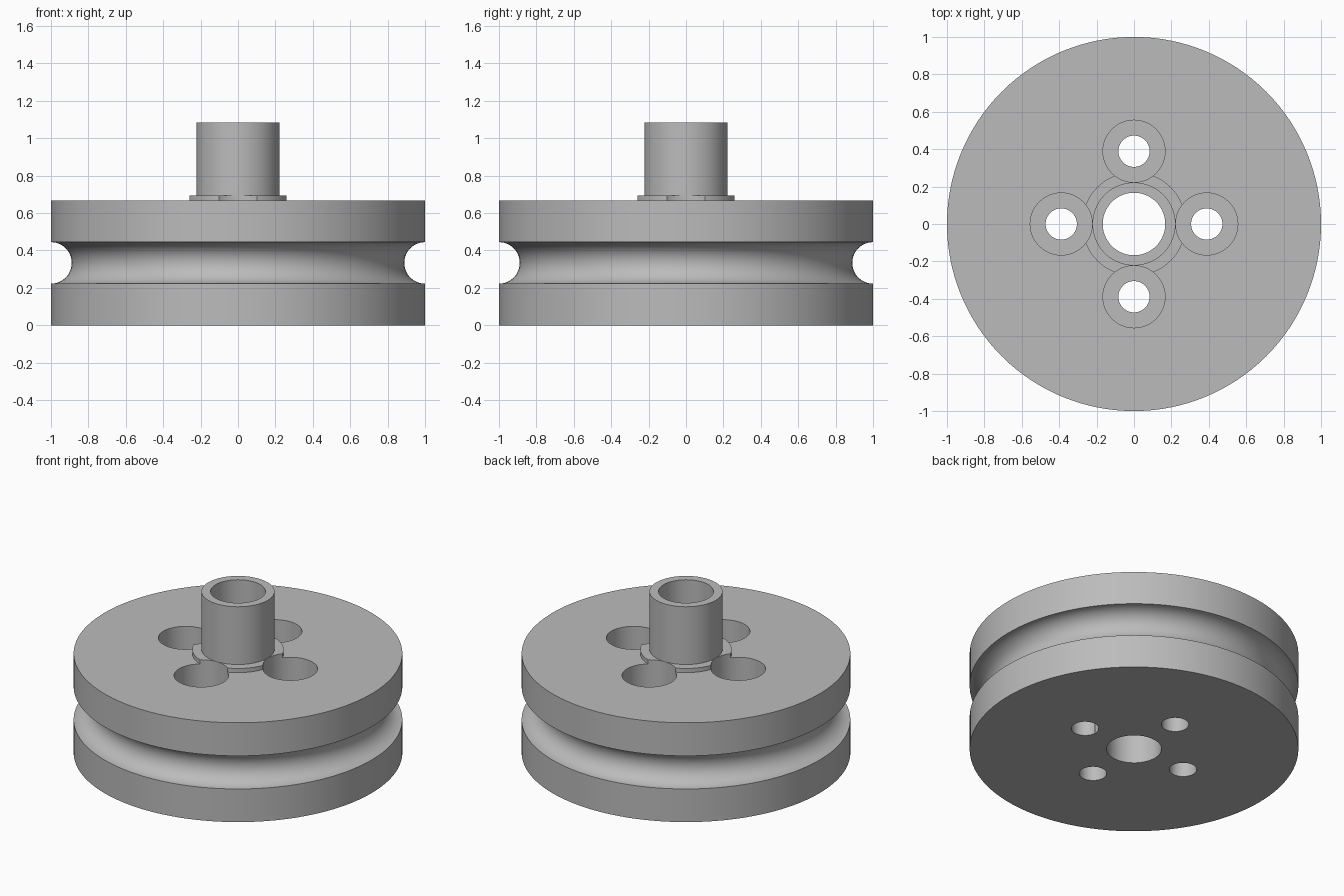
import bpy, bmesh, math
from mathutils import Matrix, Vector

if "Cube" in bpy.data.objects:
    bpy.data.objects.remove(bpy.data.objects["Cube"], do_unlink=True)

SEGMENTS = 128
RIM, HEIGHT = 1.0, 0.667
GROOVE = 0.111
FLANGE, FLANGE_TOP = 0.278, 0.695
TUBE, BORE, TUBE_TOP = 0.222, 0.167, 1.083
BOLT_CIRCLE, BOLT_HOLE, HEAD_HOLE, HEAD_FLOOR = 0.389, 0.0835, 0.166, 0.333

steel = bpy.data.materials.new("grey_metal")
steel.use_nodes = True
grey = (0.5, 0.5, 0.5, 1)
steel.diffuse_color = grey
steel.node_tree.nodes["Principled BSDF"].inputs["Base Color"].default_value = grey


def lathe(name, profile, location=(0, 0, 0), segments=SEGMENTS):
    """Revolve a closed (radius, height) profile around the vertical axis."""
    bm = bmesh.new()
    rings = []
    for i in range(segments):
        turn = Matrix.Rotation(math.tau * i / segments, 3, 'Z')
        rings.append([bm.verts.new(turn @ Vector((r, 0, z))) for r, z in profile])
    for i, ring in enumerate(rings):
        following = rings[(i + 1) % segments]
        for j in range(len(profile)):
            k = (j + 1) % len(profile)
            bm.faces.new((ring[j], following[j], following[k], ring[k]))
    bmesh.ops.remove_doubles(bm, verts=bm.verts, dist=1e-5)
    bmesh.ops.dissolve_degenerate(bm, edges=bm.edges, dist=1e-5)
    bmesh.ops.recalc_face_normals(bm, faces=bm.faces)
    mesh = bpy.data.meshes.new(name)
    bm.to_mesh(mesh)
    bm.free()
    mesh.materials.append(steel)
    obj = bpy.data.objects.new(name, mesh)
    obj.location = location
    bpy.context.collection.objects.link(obj)
    return obj


# Wheel with round rope groove, raised flange and hollow hub tube
groove = []
for i in range(25):
    a = math.pi * i / 24
    groove.append((RIM - GROOVE * math.sin(a), HEIGHT / 2 - GROOVE * math.cos(a)))
wheel = lathe("pulley_wheel", [
    (BORE, 0), (RIM, 0), *groove, (RIM, HEIGHT),
    (FLANGE, HEIGHT), (FLANGE, FLANGE_TOP),
    (TUBE, FLANGE_TOP), (TUBE, TUBE_TOP), (BORE, TUBE_TOP)])

# Four counterbored bolt holes
bolt_profile = [(0, -0.1), (BOLT_HOLE, -0.1), (BOLT_HOLE, HEAD_FLOOR),
                (HEAD_HOLE, HEAD_FLOOR), (HEAD_HOLE, 0.8), (0, 0.8)]
cutters = []
for i in range(4):
    a = math.pi / 2 * i
    place = (BOLT_CIRCLE * math.cos(a), BOLT_CIRCLE * math.sin(a), 0)
    cutter = lathe("bolt_hole_cutter", bolt_profile, place, 64)
    cutter.hide_render = True
    cutters.append(cutter)
    cut = wheel.modifiers.new("bolt_hole", 'BOOLEAN')
    cut.operation, cut.solver, cut.object = 'DIFFERENCE', 'EXACT', cutter

# Bake the holes, then shade with sharp rims
bpy.ops.object.select_all(action='DESELECT')
bpy.context.view_layer.objects.active = wheel
wheel.select_set(True)
for name in [m.name for m in wheel.modifiers]:
    bpy.ops.object.modifier_apply(modifier=name)
for cutter in cutters:
    bpy.data.objects.remove(cutter, do_unlink=True)
bpy.ops.object.shade_smooth_by_angle(angle=math.radians(30))
